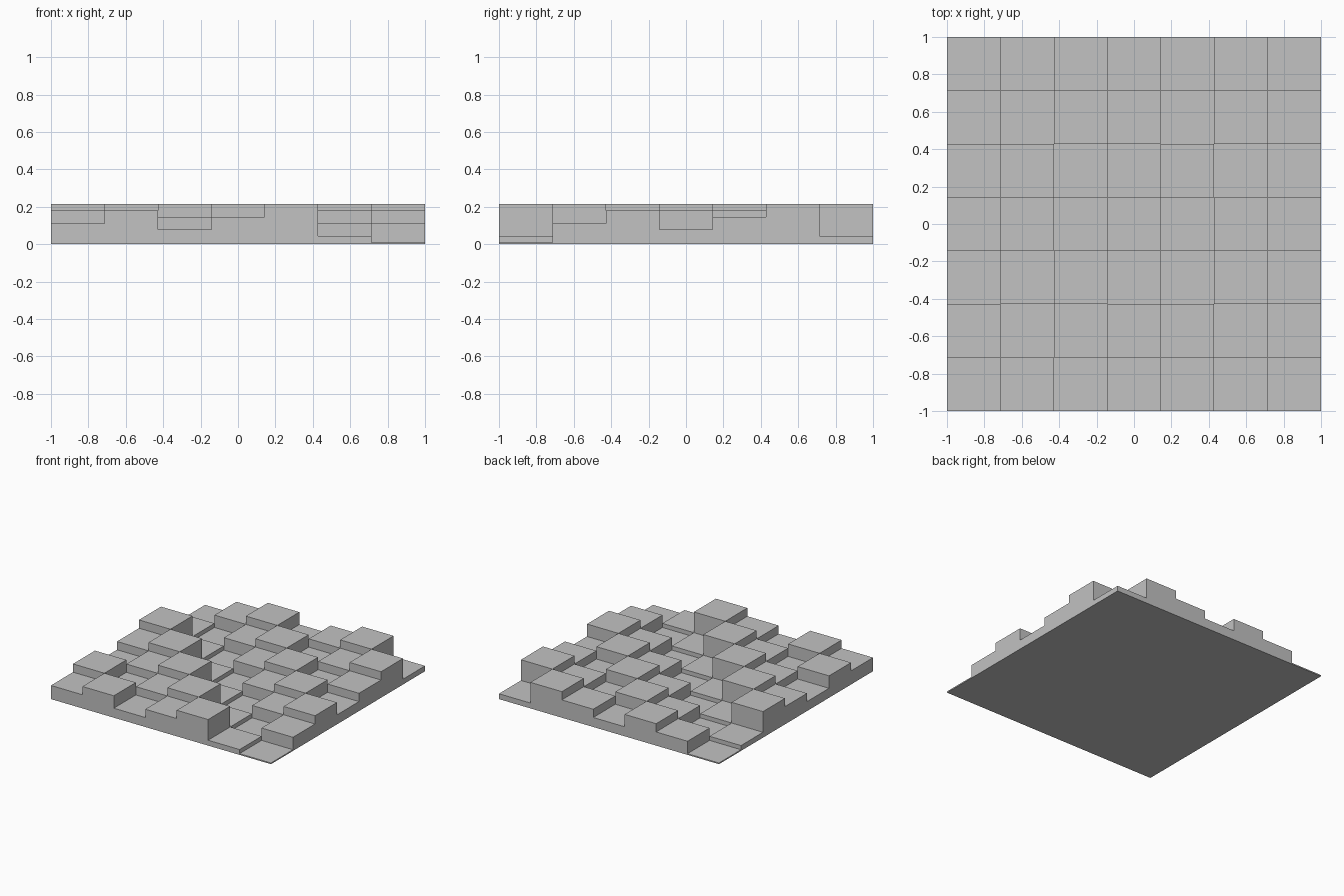
import bpy
import bmesh

if "Cube" in bpy.data.objects:
    bpy.data.objects.remove(bpy.data.objects["Cube"], do_unlink=True)

# Stepped panel: every row repeats one sequence of levels, shifted by one cell
LEVELS = [3, 5, 2, 4, 6, 1, 0]
N = len(LEVELS)
CELL = 2 / N
BASE, STEP = 0.01, 0.034


def height(i, j):
    """Top of a cell; the ground outside the panel is at zero."""
    if 0 <= i < N and 0 <= j < N:
        return BASE + STEP * LEVELS[(i + j) % N]
    return 0.0


grey = bpy.data.materials.new("plain_grey")
grey.use_nodes = True
colour = (0.54, 0.54, 0.54, 1)
grey.diffuse_color = colour
grey.node_tree.nodes["Principled BSDF"].inputs["Base Color"].default_value = colour

bm = bmesh.new()


def quad(*points):
    bm.faces.new([bm.verts.new(p) for p in points])


for i in range(N):
    for j in range(N):
        x0, y0 = i * CELL - 1, j * CELL - 1
        x1, y1 = x0 + CELL, y0 + CELL
        top = height(i, j)
        corners = [(x0, y0), (x1, y0), (x1, y1), (x0, y1)]
        # Block top
        quad(*[(x, y, top) for x, y in corners])
        # Exposed block walls, down to each lower neighbour
        for k, (di, dj) in enumerate([(0, -1), (1, 0), (0, 1), (-1, 0)]):
            low = height(i + di, j + dj)
            if low < top:
                a, b = corners[k], corners[(k + 1) % 4]
                quad((*a, low), (*b, low), (*b, top), (*a, top))

# Flat underside
quad((-1, -1, 0), (-1, 1, 0), (1, 1, 0), (1, -1, 0))
bmesh.ops.remove_doubles(bm, verts=bm.verts[:], dist=0.0001)

mesh = bpy.data.meshes.new("stepped_panel")
bm.to_mesh(mesh)
bm.free()
mesh.materials.append(grey)
panel = bpy.data.objects.new("stepped_panel", mesh)
bpy.context.collection.objects.link(panel)
